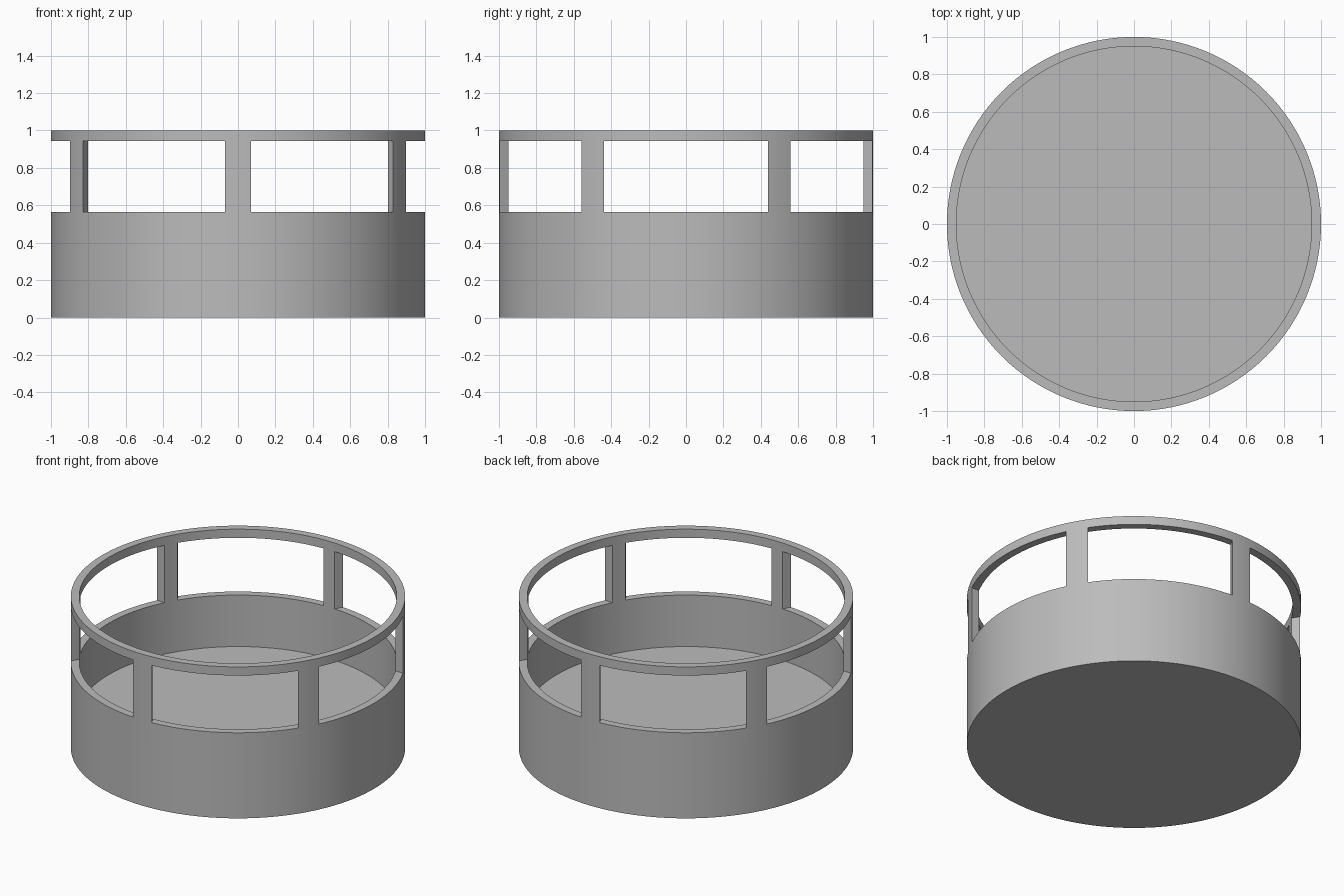
import bpy, math

cube = bpy.data.objects.get("Cube")
if cube:
    bpy.data.objects.remove(cube, do_unlink=True)

SEGMENTS = 128
INNER = 0.95
FLOOR_Z = 0.225
SILL_Z, LINTEL_Z = 0.565, 0.943
WINDOW_WIDTH = 0.877

gray = bpy.data.materials.new("plain gray")
gray.use_nodes = True
color = (0.5, 0.5, 0.5, 1)
gray.diffuse_color = color
gray.node_tree.nodes["Principled BSDF"].inputs["Base Color"].default_value = color


def cylinder(name, radius, bottom, top):
    bpy.ops.mesh.primitive_cylinder_add(vertices=SEGMENTS, radius=radius, depth=top - bottom,
                                        location=(0, 0, (top + bottom) / 2))
    obj = bpy.context.object
    obj.name = name
    return obj


def cut(target, cutter):
    mod = target.modifiers.new("cut", "BOOLEAN")
    mod.operation = "DIFFERENCE"
    mod.solver = "EXACT"
    mod.object = cutter
    bpy.context.view_layer.objects.active = target
    bpy.ops.object.modifier_apply(modifier=mod.name)
    bpy.data.objects.remove(cutter, do_unlink=True)


# Round cup with a raised floor
cup = cylinder("windowed_round_cup", 1, 0, 1)
cut(cup, cylinder("hollow", INNER, FLOOR_Z, 1.2))

# Three straight slots through the wall leave six posts under the rim
for i in range(3):
    bpy.ops.mesh.primitive_cube_add(size=1, location=(0, 0, (SILL_Z + LINTEL_Z) / 2),
                                    rotation=(0, 0, math.radians(60 * i)))
    slot = bpy.context.object
    slot.scale = (3, WINDOW_WIDTH, LINTEL_Z - SILL_Z)
    bpy.context.view_layer.update()
    cut(cup, slot)

cup.data.materials.clear()
cup.data.materials.append(gray)
for face in cup.data.polygons:
    face.material_index = 0

bpy.ops.object.select_all(action="DESELECT")
cup.select_set(True)
bpy.context.view_layer.objects.active = cup
bpy.ops.object.shade_smooth_by_angle(angle=math.radians(30))
